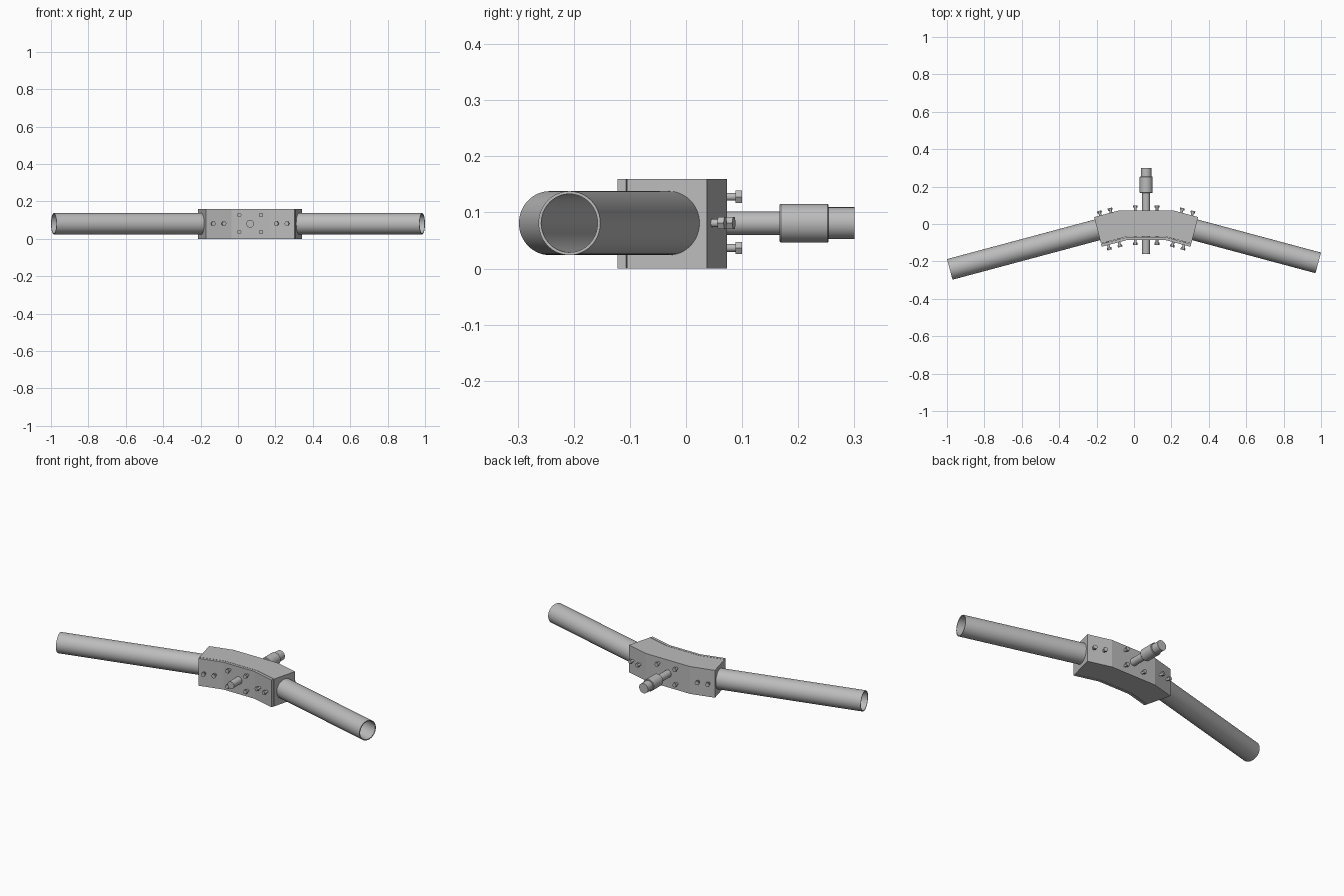
import bpy, bmesh
from math import sin, cos, tan, pi, radians
from mathutils import Vector

cube = bpy.data.objects.get("Cube")
if cube:
    bpy.data.objects.remove(cube, do_unlink=True)

CX, CZ, HEIGHT = 0.065, 0.081, 0.16   # joint centre and block height
ANGLE = radians(15)
FRONT, BACK = -0.085, 0.073

steel = bpy.data.materials.new("grey steel")
steel.use_nodes = True
grey = (0.5, 0.5, 0.5, 1)
steel.diffuse_color = grey
steel.node_tree.nodes["Principled BSDF"].inputs["Base Color"].default_value = grey


def finish(name, bm, smooth=False):
    bmesh.ops.recalc_face_normals(bm, faces=bm.faces)
    mesh = bpy.data.meshes.new(name)
    bm.to_mesh(mesh)
    bm.free()
    mesh.materials.append(steel)
    obj = bpy.data.objects.new(name, mesh)
    bpy.context.collection.objects.link(obj)
    if smooth:
        bpy.ops.object.select_all(action="DESELECT")
        obj.select_set(True)
        bpy.context.view_layer.objects.active = obj
        bpy.ops.object.shade_smooth_by_angle(angle=radians(35))
    return obj


def prism(name, half):
    """Extrude a plan outline, given as its right half, mirrored about the joint."""
    outline = half + [(-x, y) for x, y in reversed(half)]
    bm = bmesh.new()
    face = bm.faces.new([bm.verts.new((CX + x, y, 0)) for x, y in outline])
    top = bmesh.ops.extrude_face_region(bm, geom=[face])["geom"]
    bmesh.ops.translate(bm, vec=(0, 0, HEIGHT),
                        verts=[v for v in top if isinstance(v, bmesh.types.BMVert)])
    return finish(name, bm)


def lathe(name, profile, origin, axis, sides=48, hollow=False, smooth=True):
    """Turn (distance, radius) pairs around an axis; hollow closes the profile."""
    rot = Vector(axis).to_track_quat("Z", "Y")
    bm = bmesh.new()
    rings = []
    for dist, rad in profile:
        ring = []
        for i in range(sides):
            a = 2 * pi * i / sides
            ring.append(bm.verts.new(Vector(origin) + rot @ Vector((rad * cos(a), rad * sin(a), dist))))
        rings.append(ring)
    pairs = list(zip(rings, rings[1:]))
    if hollow:
        pairs.append((rings[-1], rings[0]))
    else:
        bm.faces.new(rings[0])
        bm.faces.new(rings[-1])
    for a, b in pairs:
        for i in range(sides):
            j = (i + 1) % sides
            bm.faces.new((a[i], a[j], b[j], b[i]))
    return finish(name, bm, smooth)


# Clamp block and its bent front plate, split by a thin seam
def front_line(offset):
    """Knee and outer end of the bent front, set back by offset."""
    end = 0.237 + offset * tan(ANGLE)
    knee = 0.10 + offset * 0.26
    return (knee, FRONT + offset), (end, FRONT + offset - (end - knee) * tan(ANGLE))


knee, end = front_line(0.017)
prism("clamp_block", [knee, end, (0.278, 0.037), (0.143, BACK)])
knee, end = front_line(0)
back_knee, back_end = front_line(0.015)
prism("front_plate", [knee, end, back_end, back_knee])

# Hollow tubes angled out of both block ends
for side, label, reach in ((1, "left", 0.92), (-1, "right", 1.05)):
    start = 0.20
    length = (reach - start) / cos(ANGLE)
    y = -0.031 + (0.26 - start) * tan(ANGLE)
    lathe(label + "_tube", [(0, 0.057), (length, 0.057), (length, 0.052), (0, 0.052)],
          (CX + side * start, y, CZ), (side * cos(ANGLE), -sin(ANGLE), 0), 64, hollow=True)

# Central rod with its sleeve and tip
lathe("central_rod", [(-0.16, 0.021), (0.20, 0.021)], (CX, 0, CZ), (0, 1, 0))
lathe("rod_sleeve", [(0.167, 0.033), (0.169, 0.0345), (0.252, 0.0345), (0.254, 0.033)],
      (CX, 0, CZ), (0, 1, 0))
lathe("rod_tip", [(0.25, 0.0285), (0.30, 0.0285)], (CX, 0, CZ), (0, 1, 0))


# Through bolts with a hex head at the back and a hex nut at the front
def bolt(name, origin, axis, depth):
    out = 0.027
    lathe(name + "_shank", [(-out + 0.002, 0.007), (depth + out - 0.002, 0.007)], origin, axis, 20)
    for part, start in (("_nut", -out), ("_head", depth + out - 0.012)):
        lathe(name + part, [(start, 0.0125), (start + 0.012, 0.0125)], origin, axis, 6, smooth=False)


depth = BACK - FRONT
for side, label in ((1, "left"), (-1, "right")):
    for z, row in ((0.037, "lower"), (0.128, "upper")):
        bolt(f"{label}_{row}_bolt", (CX + side * 0.058, FRONT, z), (0, 1, 0), depth)
    for t, place in ((0.047, "inner"), (0.106, "outer")):
        x = 0.10 + t * cos(ANGLE)
        bolt(f"{label}_{place}_bolt", (CX + side * x, FRONT - t * sin(ANGLE), CZ),
             (side * sin(ANGLE), cos(ANGLE), 0), depth + 0.004)
